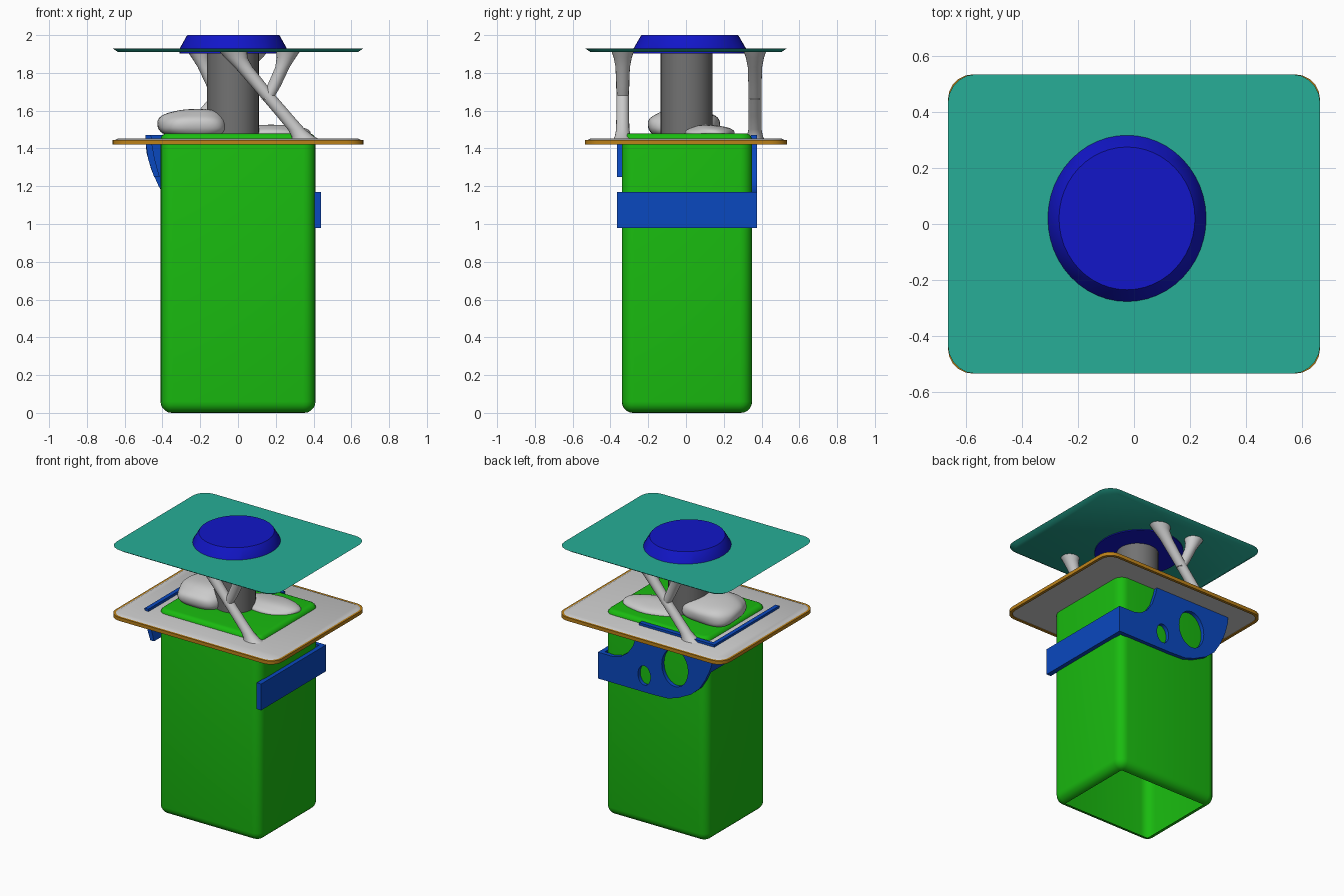
import bpy, bmesh
from math import sin, cos, pi, radians

if "Cube" in bpy.data.objects:
    bpy.data.objects.remove(bpy.data.objects["Cube"])


def material(name, rgb):
    m = bpy.data.materials.new(name)
    m.diffuse_color = (*rgb, 1)
    m.use_nodes = True
    m.node_tree.nodes["Principled BSDF"].inputs["Base Color"].default_value = m.diffuse_color
    return m


GREEN = material("green", (0.01, 0.50, 0.005))
TEAL = material("teal", (0.02, 0.42, 0.31))
BLUE = material("blue", (0.003, 0.065, 0.52))
DEEP_BLUE = material("deep_blue", (0.006, 0.008, 0.58))
ORANGE = material("orange", (0.50, 0.22, 0.01))
DARK_GREY = material("dark_grey", (0.17, 0.17, 0.17))


def finish(ob, mat=None, angle=40):
    if mat:
        ob.data.materials.append(mat)
    bpy.ops.object.select_all(action='DESELECT')
    ob.select_set(True)
    bpy.context.view_layer.objects.active = ob
    if ob.type == 'CURVE':
        bpy.ops.object.convert(target='MESH')
    bpy.ops.object.shade_smooth_by_angle(angle=radians(angle))
    return bpy.context.object


def ellipse(x, y, z, rx, ry, n=32):
    return [(x + rx * cos(2 * pi * i / n), y + ry * sin(2 * pi * i / n), z) for i in range(n)]


def round_rect(hx, hy, r, z, x=0, y=0, seg=5):
    pts = []
    for k, (sx, sy) in enumerate([(1, 1), (-1, 1), (-1, -1), (1, -1)]):
        for i in range(seg + 1):
            a = (k + i / seg) * pi / 2
            pts.append((x + sx * (hx - r) + r * cos(a), y + sy * (hy - r) + r * sin(a), z))
    return pts


def loft(name, rings, mat=None, bottom=True, top=True, closed=False, angle=40):
    """Skin a stack of equal-length rings."""
    bm = bmesh.new()
    loops = [[bm.verts.new(p) for p in ring] for ring in rings]
    n = len(loops[0])
    pairs = list(zip(loops, loops[1:])) + ([(loops[-1], loops[0])] if closed else [])
    for a, b in pairs:
        for i in range(n):
            j = (i + 1) % n
            bm.faces.new((a[i], a[j], b[j], b[i]))
    if bottom and not closed:
        bm.faces.new(loops[0][::-1])
    if top and not closed:
        bm.faces.new(loops[-1])
    bmesh.ops.recalc_face_normals(bm, faces=bm.faces)
    me = bpy.data.meshes.new(name)
    bm.to_mesh(me)
    bm.free()
    ob = bpy.data.objects.new(name, me)
    bpy.context.collection.objects.link(ob)
    return finish(ob, mat, angle)


def sheet(name, outlines, y0, y1, mat):
    """Extrude front-view outlines (first outer, rest holes) from y0 to y1."""
    cu = bpy.data.curves.new(name, 'CURVE')
    cu.dimensions, cu.fill_mode = '2D', 'BOTH'
    cu.extrude = (y1 - y0) / 2
    for pts in outlines:
        sp = cu.splines.new('POLY')
        sp.points.add(len(pts) - 1)
        for p, (x, z) in zip(sp.points, pts):
            p.co = (x, z, 0, 1)
        sp.use_cyclic_u = True
    ob = bpy.data.objects.new(name, cu)
    ob.location.y = (y0 + y1) / 2
    ob.rotation_euler.x = pi / 2
    bpy.context.collection.objects.link(ob)
    return finish(ob, mat, 30)


# Green body: rounded box, open underneath
rings = []
for i in range(6):
    a = i / 5 * pi / 2
    d = 0.06 * (1 - sin(a))
    rings.append(round_rect(0.41 - d, 0.345 - d, 0.065 - d, 0.06 * (1 - cos(a)), 0, 0.005))
for i in range(6):
    a = i / 5 * pi / 2
    d = 0.035 * (1 - cos(a))
    rings.append(round_rect(0.41 - d, 0.345 - d, 0.065 - d, 1.445 + 0.035 * sin(a), 0, 0.005))
loft("body", rings, GREEN, bottom=False)

# Tray plate and its coloured rim
loft("tray_plate", [round_rect(0.65, 0.52, 0.08, 1.425), round_rect(0.65, 0.52, 0.08, 1.445),
                    round_rect(0.635, 0.505, 0.07, 1.453)])
loft("tray_rim", [round_rect(0.645, 0.515, 0.075, 1.42), round_rect(0.665, 0.535, 0.09, 1.42),
                  round_rect(0.665, 0.535, 0.09, 1.445), round_rect(0.645, 0.515, 0.075, 1.445)],
     ORANGE, closed=True)

# Column, canopy and cap
loft("column", [ellipse(-0.027, 0.003, z, 0.137, 0.137, 40) for z in (1.44, 1.92)], DARK_GREY)
loft("canopy", [round_rect(0.635, 0.505, 0.08, 1.91), round_rect(0.665, 0.535, 0.10, 1.93)], TEAL)
loft("cap", [ellipse(-0.025, 0.02, z, r, r * 1.05, 48)
             for z, r in ((1.903, 0.285), (1.93, 0.283), (1.99, 0.25), (2.0, 0.243))],
     DEEP_BLUE, angle=25)

# Forked struts: the back pair is the front pair turned half way round
STRUT = [(0.36, 1.447, 0.075, 0.05), (0.342, 1.465, 0.058, 0.042), (0.31, 1.50, 0.046, 0.035),
         (0.25, 1.57, 0.044, 0.034), (0.13, 1.71, 0.043, 0.034), (0.03, 1.83, 0.048, 0.038),
         (-0.01, 1.88, 0.06, 0.048), (-0.025, 1.915, 0.075, 0.06)]
BRANCH = [(0.155, 1.66, 0.03, 0.03), (0.19, 1.73, 0.036, 0.033), (0.235, 1.83, 0.038, 0.038),
          (0.255, 1.88, 0.05, 0.048), (0.265, 1.915, 0.064, 0.06)]
for side, s in (("front", 1), ("back", -1)):
    for part, path in (("strut", STRUT), ("strut_branch", BRANCH)):
        loft(f"{side}_{part}", [ellipse(0.03 + s * (x - 0.03), 0.015 - s * 0.35, z, rx, ry, 20)
                                for x, z, rx, ry in path], angle=60)


# Lumpy mounds on top of the body
def mound(name, centre, radii, power, seed):
    bpy.ops.mesh.primitive_ico_sphere_add(subdivisions=4, radius=1)
    ob = bpy.context.object
    ob.name = name
    for v in ob.data.vertices:
        c = v.co.copy()
        k = 1 + 0.05 * sin(4 * c.x + seed) * cos(3 * c.y + seed) + 0.03 * sin(5 * c.y + 3 * c.z)
        for i in range(3):
            p = abs(c[i]) ** power * (1 if c[i] > 0 else -1)
            v.co[i] = centre[i] + radii[i] * k * p
    finish(ob, angle=60)


mound("large_mound", (-0.23, -0.005, 1.525), (0.195, 0.195, 0.08), 0.8, 1.0)
mound("small_mound", (0.18, 0.13, 1.48), (0.20, 0.13, 0.045), 0.95, 2.0)


# Wraparound band: right strap, pierced back panel, curved left rail
def hole(x, z, rx, rz):
    return [(p[0], p[1]) for p in ellipse(x, z, 0, rx, rz, 24)]


sheet("right_strap", [[(0.405, 0.98), (0.44, 0.98), (0.44, 1.17), (0.405, 1.17)]],
      -0.365, 0.375, BLUE)
PANEL = [(0.44, 0.98), (0.0, 0.98), (-0.12, 0.985), (-0.2, 1.01), (-0.3, 1.06), (-0.37, 1.12),
         (-0.42, 1.20), (-0.46, 1.29), (-0.485, 1.38), (-0.49, 1.47), (0.11, 1.47), (0.13, 1.38),
         (0.16, 1.29), (0.2, 1.23), (0.26, 1.185), (0.32, 1.17), (0.44, 1.17)]
sheet("back_panel", [PANEL, hole(0.07, 1.10, 0.05, 0.07), hole(-0.175, 1.22, 0.105, 0.135)],
      0.345, 0.377, BLUE)
sheet("left_rail", [[(-0.445, 1.25), (-0.475, 1.34), (-0.487, 1.42), (-0.49, 1.47),
                     (-0.46, 1.47), (-0.455, 1.42), (-0.44, 1.34), (-0.415, 1.25)]],
      -0.365, 0.377, BLUE)
